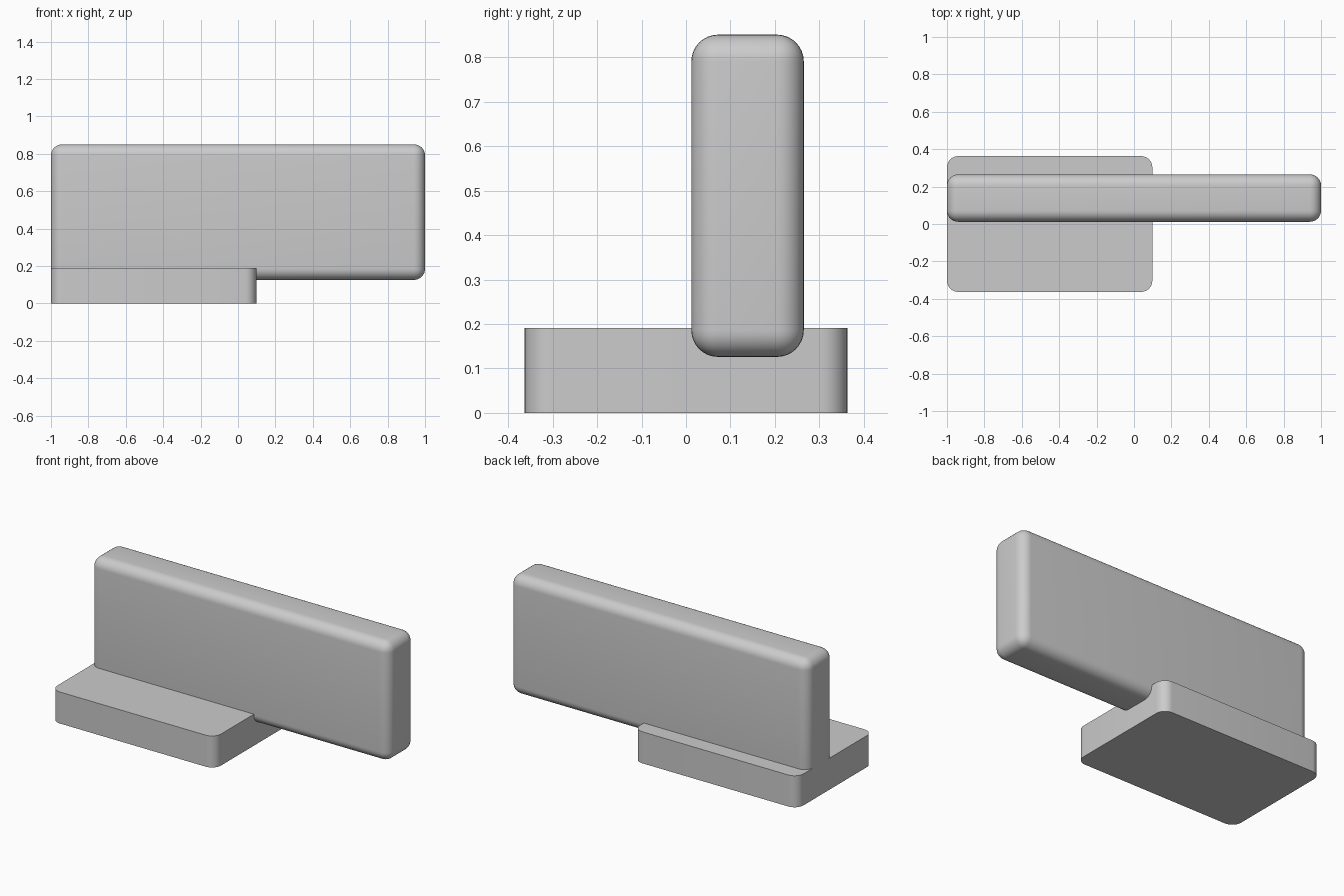
import bpy, bmesh
from mathutils import Vector

if "Cube" in bpy.data.objects:
    bpy.data.objects.remove(bpy.data.objects["Cube"])

grey = bpy.data.materials.new("plain grey")
grey.diffuse_color = (0.6, 0.6, 0.6, 1.0)
grey.use_nodes = True
grey.node_tree.nodes["Principled BSDF"].inputs["Base Color"].default_value = grey.diffuse_color


def rounded_box(name, lo, hi, radius, vertical_only):
    lo, hi = Vector(lo), Vector(hi)
    size, mid = hi - lo, (lo + hi) / 2
    bm = bmesh.new()
    bmesh.ops.create_cube(bm, size=1)
    for v in bm.verts:
        v.co = Vector(a * b for a, b in zip(v.co, size)) + mid
    edges = [e for e in bm.edges if not vertical_only
             or abs(e.verts[0].co.z - e.verts[1].co.z) > 1e-4]
    bmesh.ops.bevel(bm, geom=edges, offset=radius, segments=8,
                    profile=0.5, affect='EDGES')
    mesh = bpy.data.meshes.new(name)
    bm.to_mesh(mesh)
    bm.free()
    mesh.materials.append(grey)
    obj = bpy.data.objects.new(name, mesh)
    bpy.context.collection.objects.link(obj)
    bpy.ops.object.select_all(action='DESELECT')
    obj.select_set(True)
    bpy.context.view_layer.objects.active = obj
    bpy.ops.object.shade_smooth_by_angle(angle=0.6)
    return obj


# Flat base with rounded upright corners
rounded_box("base", (-1, -0.363, 0), (0.098, 0.363, 0.191), 0.06, True)
# Upright panel, rounded on every edge and sunk into the base
rounded_box("upright_panel", (-1, 0.012, 0.126), (1, 0.265, 0.851), 0.06, False)
